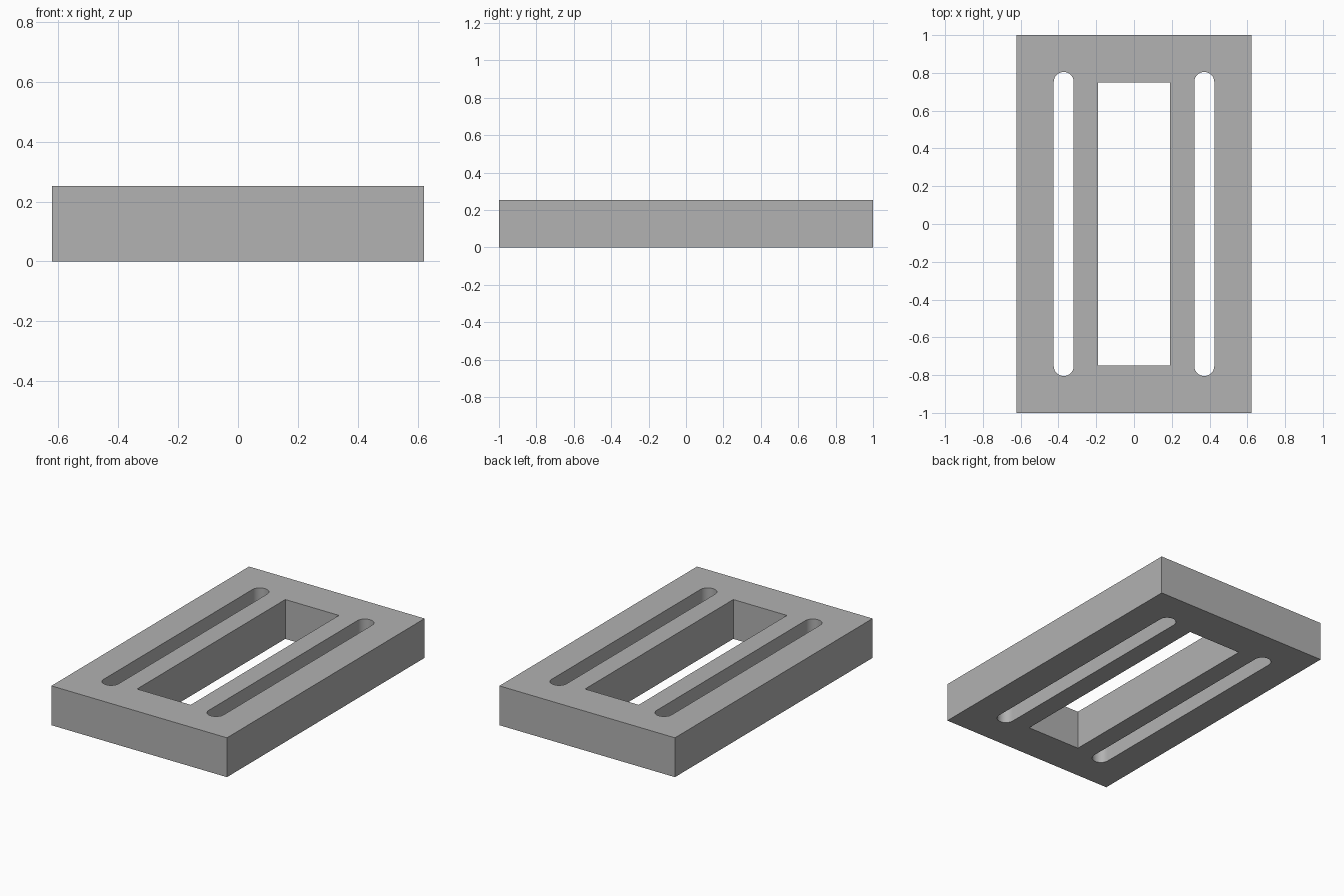
import bpy
import bmesh
from math import cos, sin, pi, radians

cube = bpy.data.objects.get("Cube")
if cube:
    bpy.data.objects.remove(cube, do_unlink=True)

HALF_X, HALF_Y, HEIGHT = 0.622, 1.0, 0.252
WINDOW_X, WINDOW_Y = 0.19, 0.75
SLOT_X, SLOT_RADIUS, SLOT_Y = 0.372, 0.053, 0.805
ARC_STEPS = 16

grey = bpy.data.materials.new("plain_grey")
grey.use_nodes = True
colour = (0.445, 0.445, 0.445, 1.0)
grey.diffuse_color = colour
grey.node_tree.nodes["Principled BSDF"].inputs["Base Color"].default_value = colour


def rectangle(hx, hy):
    return [(-hx, -hy), (hx, -hy), (hx, hy), (-hx, hy)]


def slot(cx):
    """Outline of a straight slot with rounded ends."""
    points = []
    for end in (0, 1):
        cy = (SLOT_Y - SLOT_RADIUS) * (1 - 2 * end)
        for i in range(ARC_STEPS + 1):
            a = pi * (end + i / ARC_STEPS)
            points.append((cx + SLOT_RADIUS * cos(a), cy + SLOT_RADIUS * sin(a)))
    return points


# Flat outline with a central window and two slots
bm = bmesh.new()
edges = []
for outline in (rectangle(HALF_X, HALF_Y), rectangle(WINDOW_X, WINDOW_Y),
                slot(-SLOT_X), slot(SLOT_X)):
    verts = [bm.verts.new((x, y, 0)) for x, y in outline]
    edges += [bm.edges.new((v, verts[i - 1])) for i, v in enumerate(verts)]
bmesh.ops.triangle_fill(bm, use_beauty=True, use_dissolve=False, edges=edges)

# Raise the outline into a solid plate
result = bmesh.ops.extrude_face_region(bm, geom=bm.faces[:], use_keep_orig=True)
top_verts = [g for g in result["geom"] if isinstance(g, bmesh.types.BMVert)]
bmesh.ops.translate(bm, verts=top_verts, vec=(0, 0, HEIGHT))
bmesh.ops.recalc_face_normals(bm, faces=bm.faces[:])

mesh = bpy.data.meshes.new("slotted_plate")
bm.to_mesh(mesh)
bm.free()
mesh.materials.append(grey)
plate = bpy.data.objects.new("slotted_plate", mesh)
bpy.context.collection.objects.link(plate)

# Smooth slot ends, crisp rims
bpy.ops.object.select_all(action="DESELECT")
plate.select_set(True)
bpy.context.view_layer.objects.active = plate
bpy.ops.object.shade_smooth_by_angle(angle=radians(30))
